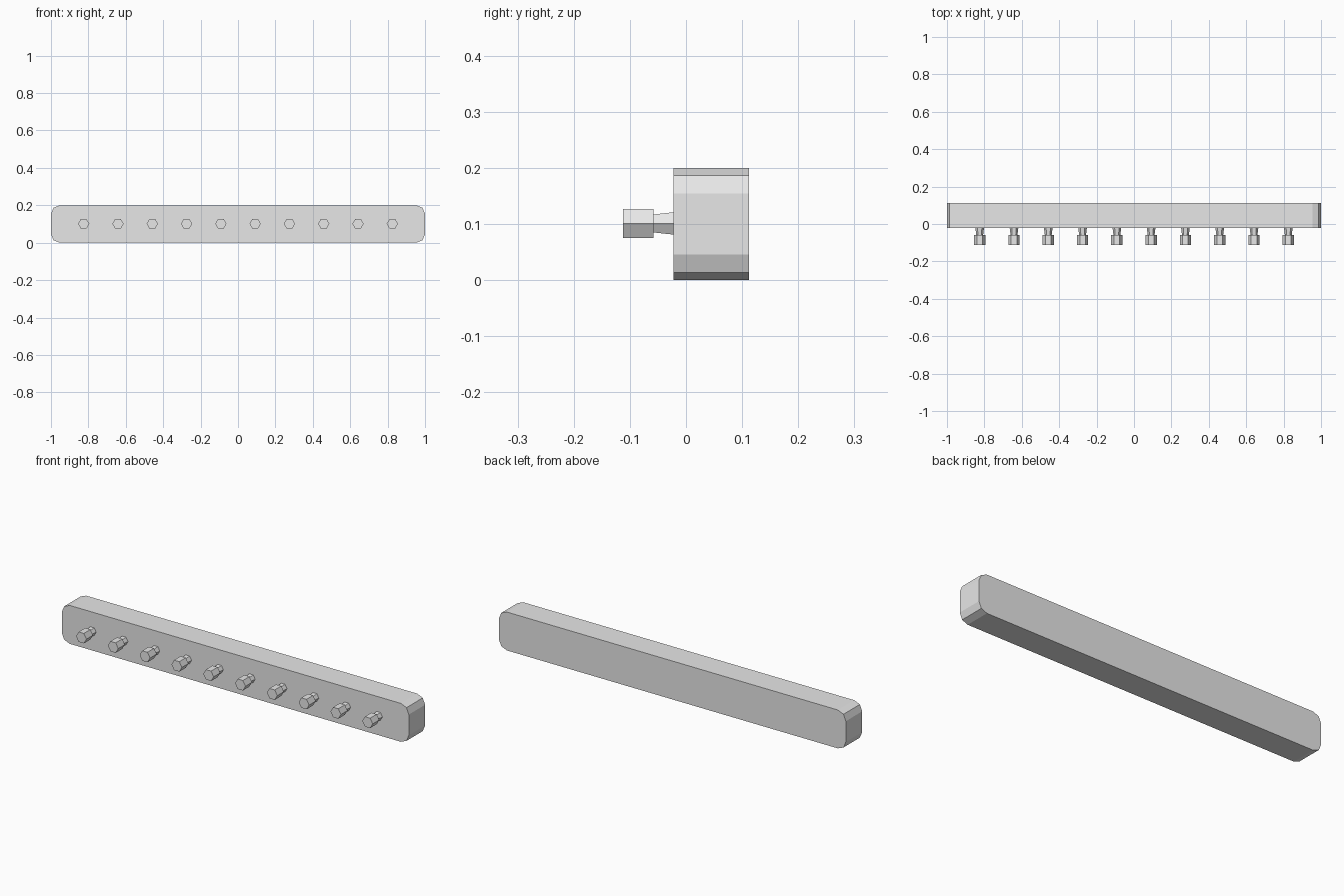
import bpy, bmesh
from math import radians
from mathutils import Matrix, Vector

cube = bpy.data.objects.get("Cube")
if cube:
    bpy.data.objects.remove(cube, do_unlink=True)

grey = bpy.data.materials.new("light_grey")
grey.use_nodes = True
grey.diffuse_color = (0.8, 0.8, 0.8, 1)
grey.node_tree.nodes["Principled BSDF"].inputs["Base Color"].default_value = grey.diffuse_color

FRONT, BACK = -0.022, 0.112
PEG_Z = 0.101


def add_object(name, bm):
    bmesh.ops.recalc_face_normals(bm, faces=bm.faces[:])
    mesh = bpy.data.meshes.new(name)
    bm.to_mesh(mesh)
    bm.free()
    mesh.materials.append(grey)
    obj = bpy.data.objects.new(name, mesh)
    bpy.context.collection.objects.link(obj)
    return obj


def hex_prism(bm, y_front, y_back, r_front, r_back):
    """Six-sided prism along y with corners pointing sideways."""
    place = Matrix.Translation((0, (y_front + y_back) / 2, 0)) @ Matrix.Rotation(radians(90), 4, 'X')
    made = bmesh.ops.create_cone(bm, cap_ends=True, segments=6, radius1=r_back,
                                 radius2=r_front, depth=y_back - y_front)
    verts = made["verts"]
    # Turn a corner onto the x axis
    corner = max(verts, key=lambda v: v.co.x)
    turn = Vector((1, 0)).angle_signed(corner.co.xy)
    bmesh.ops.transform(bm, matrix=place @ Matrix.Rotation(turn, 4, 'Z'), verts=verts)


# Long board with rounded corners
bm = bmesh.new()
bmesh.ops.create_cube(bm, size=1, matrix=Matrix.Translation((0, (FRONT + BACK) / 2, 0.1))
                      @ Matrix.Diagonal((2, BACK - FRONT, 0.2, 1)))
corners = [e for e in bm.edges if abs(e.verts[0].co.y - e.verts[1].co.y) > 0.01]
bmesh.ops.bevel(bm, geom=corners, offset=0.046, offset_type='OFFSET',
                segments=2, profile=0.5, affect='EDGES')
add_object("board", bm)

# Row of pegs, each a tapered neck and a wider head
bm = bmesh.new()
hex_prism(bm, -0.058, FRONT, 0.0185, 0.023)
hex_prism(bm, -0.112, -0.058, 0.03, 0.03)
peg = add_object("peg_1", bm)
COUNT, END = 10, 0.825
for i in range(COUNT):
    obj = peg
    if i:
        obj = bpy.data.objects.new(f"peg_{i + 1}", peg.data)
        bpy.context.collection.objects.link(obj)
    obj.location = (-END + 2 * END * i / (COUNT - 1), 0, PEG_Z)
